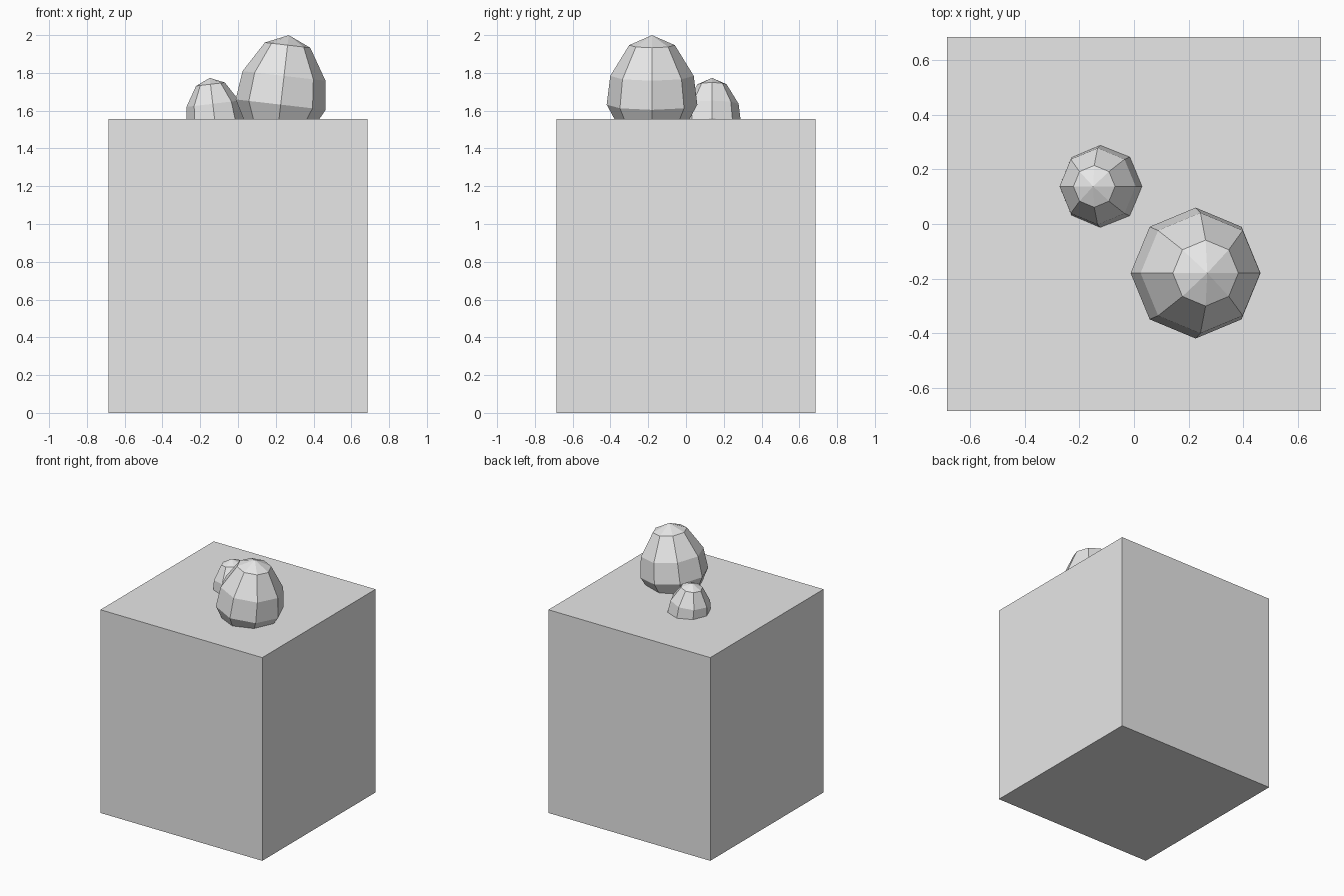
import bpy
import bmesh
from math import atan2, cos, sin, pi

cube = bpy.data.objects.get("Cube")
if cube:
    bpy.data.objects.remove(cube, do_unlink=True)

# One plain grey for everything
grey = bpy.data.materials.new("light grey")
grey.use_nodes = True
grey.diffuse_color = (0.8, 0.8, 0.8, 1)
grey.node_tree.nodes["Principled BSDF"].inputs["Base Color"].default_value = grey.diffuse_color

BLOCK_WIDTH, BLOCK_HEIGHT = 1.37, 1.555
SIDES = 8
# Egg rings from bottom to top: (radius, height above the widest ring)
EGG_RINGS = [(0.07, -0.2), (0.17, -0.13), (0.24, 0), (0.221, 0.153), (0.121, 0.317)]
EGG_TIP, EGG_BASE = 0.37, -0.22


def add_object(name, bm):
    bmesh.ops.recalc_face_normals(bm, faces=bm.faces)
    mesh = bpy.data.meshes.new(name)
    bm.to_mesh(mesh)
    bm.free()
    mesh.materials.append(grey)
    obj = bpy.data.objects.new(name, mesh)
    bpy.context.collection.objects.link(obj)
    return obj


def add_egg(name, centre, scale, lean):
    """Faceted egg whose tip is shifted sideways by lean."""
    bm = bmesh.new()
    rings = [[bm.verts.new((r * cos(2 * pi * i / SIDES), r * sin(2 * pi * i / SIDES), z))
              for i in range(SIDES)] for r, z in EGG_RINGS]
    tip = bm.verts.new((0, 0, EGG_TIP))
    base = bm.verts.new((0, 0, EGG_BASE))
    for i in range(SIDES):
        j = (i + 1) % SIDES
        for low, high in zip(rings, rings[1:]):
            bm.faces.new((low[i], low[j], high[j], high[i]))
        bm.faces.new((rings[-1][i], rings[-1][j], tip))
        bm.faces.new((rings[0][j], rings[0][i], base))
    egg = add_object(name, bm)
    egg.location = centre
    egg.scale = (scale, scale, scale)
    egg.rotation_euler.y = atan2(lean, EGG_TIP * scale)


# Block standing on the ground
bm = bmesh.new()
bmesh.ops.create_cube(bm, size=1)
bmesh.ops.scale(bm, vec=(BLOCK_WIDTH, BLOCK_WIDTH, BLOCK_HEIGHT), verts=bm.verts)
bmesh.ops.translate(bm, vec=(0, 0, BLOCK_HEIGHT / 2), verts=bm.verts)
add_object("block", bm)

# Two leaning eggs sunk into its top
add_egg("large_egg", (0.226, -0.18, 1.632), 1.0, 0.043)
add_egg("small_egg", (-0.122, 0.138, 1.54), 0.635, -0.028)
